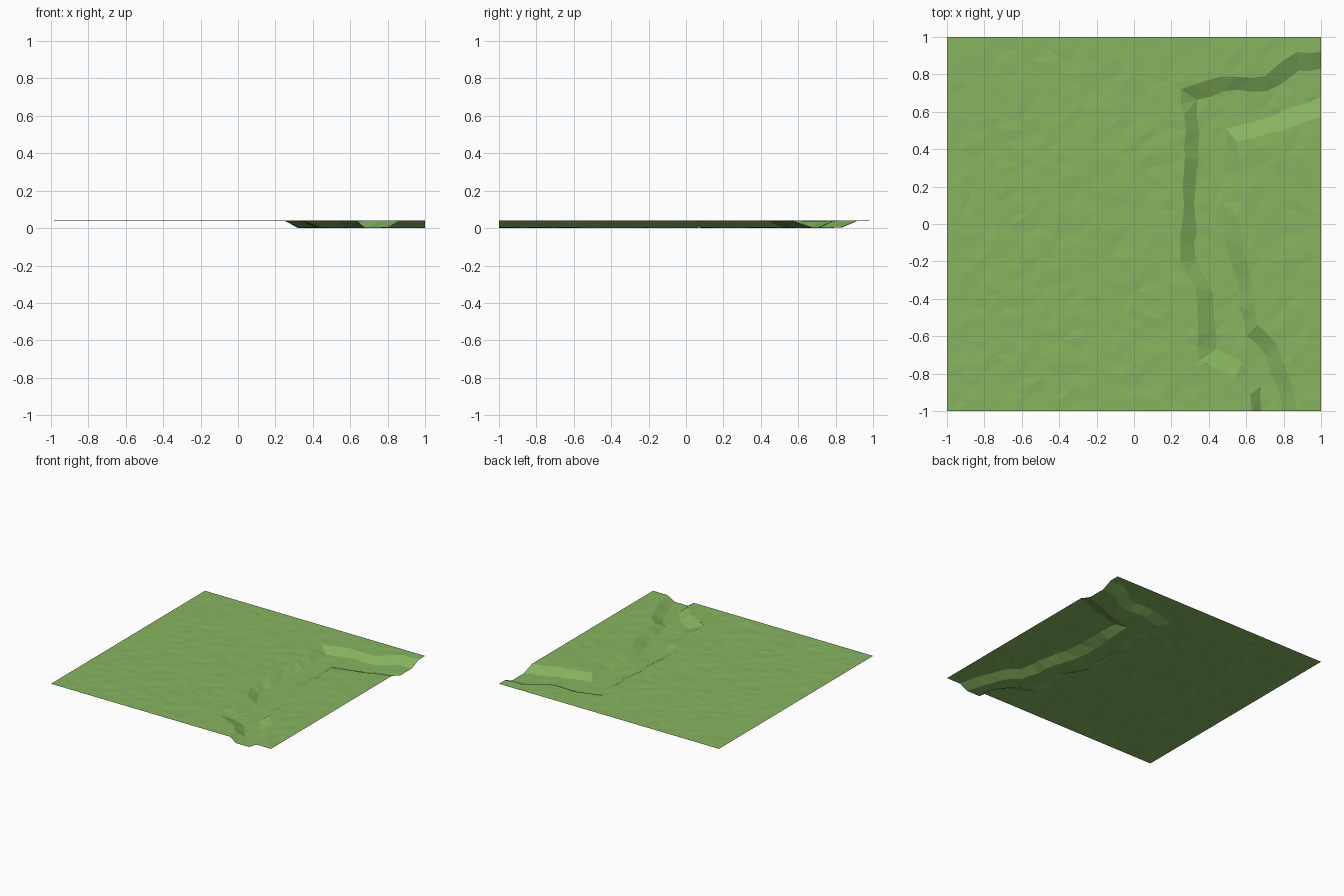
import bpy
import random
from mathutils import Vector
from mathutils.geometry import delaunay_2d_cdt

random.seed(7)
TOP, FLOOR, STEP = 0.043, 0.005, 0.0625

cube = bpy.data.objects.get("Cube")
if cube:
    bpy.data.objects.remove(cube)

# Stream banks: each entry is rim x, rim y, foot x, foot y
OUTER = [(1, .92, 1, .83), (.87, .92, .88, .82), (.78, .86, .79, .75),
         (.7, .79, .71, .71), (.47, .79, .48, .71), (.25, .72, .335, .665),
         (.28, .5, .35, .48), (.26, .2, .33, .2), (.25, -.2, .33, -.19),
         (.33, -.34, .42, -.36), (.34, -.5, .43, -.52), (.35, -.73, .44, -.67),
         (.54, -.82, .58, -.74), (.62, -.91, .68, -.87), (.63, -1, .68, -1)]
INNER = [(.87, -1, .8, -1), (.83, -.82, .76, -.86), (.76, -.64, .7, -.7),
         (.66, -.54, .6, -.6), (.64, -.42, .56, -.44), (.62, -.27, .55, -.29),
         (.57, -.05, .48, -.07), (.56, .2, .47, .2), (.55, .44, .49, .51),
         (.77, .49, .75, .58), (1, .57, 1, .68)]


def outline(column):
    """Densify one pair of bank lines, roughening the points between ends."""
    sides = []
    for bank in (OUTER, INNER):
        line = [Vector(p[column:column + 2]) for p in bank]
        out = []
        for a, b in zip(line, line[1:]):
            n = max(1, round((b - a).length / 0.08))
            for i in range(n):
                p = a.lerp(b, i / n)
                if i:
                    p += Vector((random.uniform(-.01, .01), random.uniform(-.01, .01)))
                out.append(p)
        sides.append(out + [line[-1]])
    return sides


def inside(p, poly):
    hit = False
    for a, b in zip(poly, poly[1:] + poly[:1]):
        if (a.y > p.y) != (b.y > p.y):
            if p.x < a.x + (p.y - a.y) * (b.x - a.x) / (b.y - a.y):
                hit = not hit
    return hit


def on_border(p):
    return max(abs(p.x), abs(p.y)) > 0.999


# Bank lines become edges of the triangulation
points, heights, edges = [], [], []
polygons = []
for column, z in ((0, TOP), (2, FLOOR)):
    sides = outline(column)
    polygons.append(sides[0] + sides[1])
    for side in sides:
        start = len(points)
        points += side
        heights += [z + (0 if on_border(p) else random.uniform(-.002, .002)) for p in side]
        edges += [(i, i + 1) for i in range(start, len(points) - 1)]
rim, foot = polygons
bank_points = list(points)

# Uneven grid of meadow and stream bed points, kept clear of the banks
cells = round(2 / STEP)
for i in range(cells + 1):
    for j in range(cells + 1):
        p = Vector((-1 + i * STEP, -1 + j * STEP))
        border = on_border(p)
        if not border:
            p += Vector((random.uniform(-.016, .016), random.uniform(-.016, .016)))
        if min((p - q).length for q in bank_points) < 0.03:
            continue
        probe = p * 0.9999
        in_bed = inside(probe, foot)
        if inside(probe, rim) and not in_bed:
            continue
        points.append(p)
        noise = 0 if border else random.uniform(-.002, .002)
        heights.append((FLOOR if in_bed else TOP) + noise)

verts, _, faces, origins, _, _ = delaunay_2d_cdt(points, edges, [], 0, 1e-5)
coords = [(v.x, v.y, heights[o[0]] if o else TOP) for v, o in zip(verts, origins)]
lowest = min(c[2] for c in coords)
coords = [(x, y, z - lowest) for x, y, z in coords]

mesh = bpy.data.meshes.new("meadow_with_stream_bed")
mesh.from_pydata(coords, [], faces)
mesh.update()
terrain = bpy.data.objects.new("meadow_with_stream_bed", mesh)
bpy.context.collection.objects.link(terrain)

# Grass colour
grass = bpy.data.materials.new("grass_green")
grass.use_nodes = True
colour = (.24, .46, .115, 1)
grass.diffuse_color = colour
shader = next(n for n in grass.node_tree.nodes if n.type == "BSDF_PRINCIPLED")
shader.inputs["Base Color"].default_value = colour
shader.inputs["Roughness"].default_value = 0.9
mesh.materials.append(grass)
